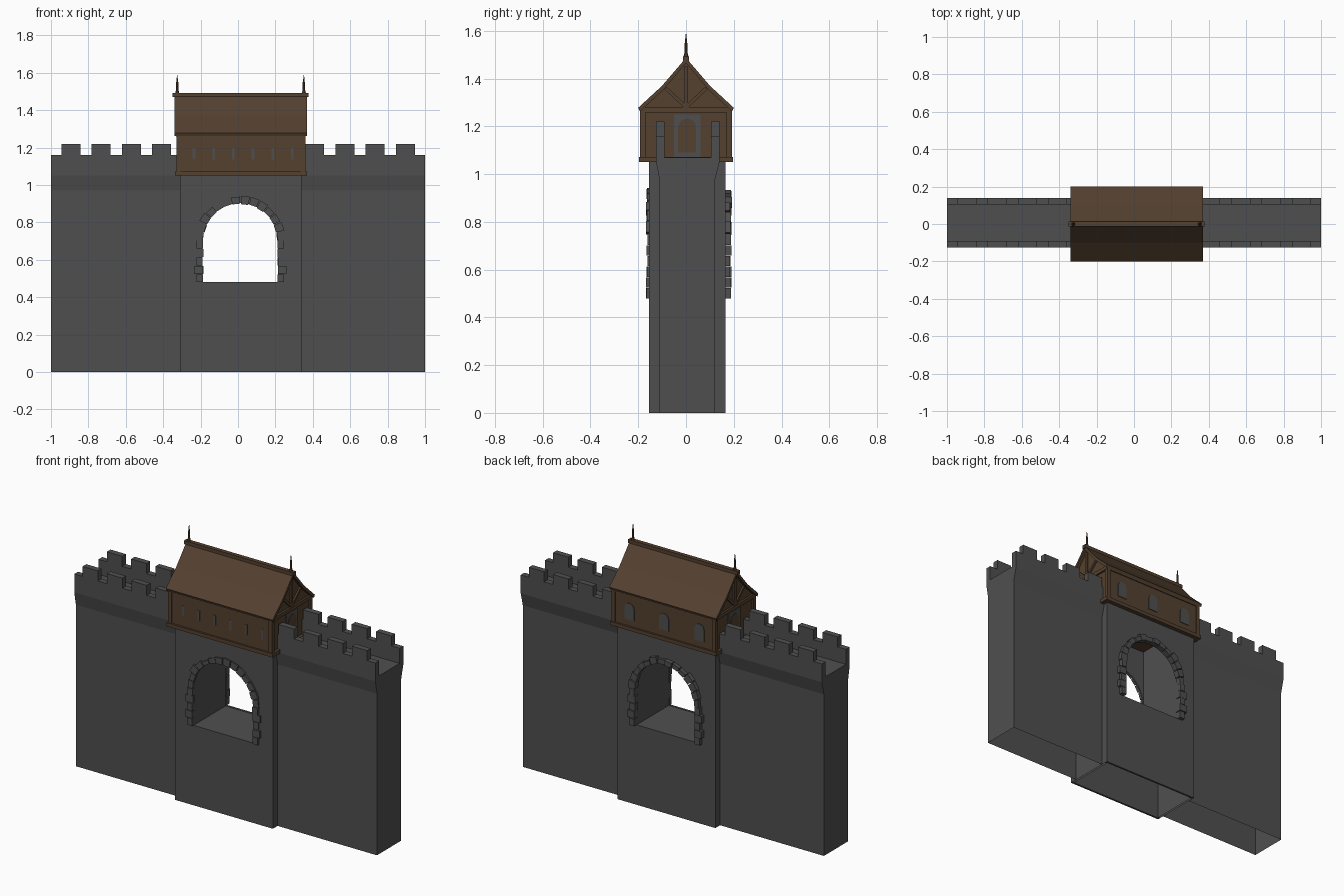
import bpy, bmesh, math, random
from mathutils import Matrix, Vector

if "Cube" in bpy.data.objects:
    bpy.data.objects.remove(bpy.data.objects["Cube"])

random.seed(4)

def material(name, rgb):
    m = bpy.data.materials.new(name)
    m.diffuse_color = (*rgb, 1)
    m.use_nodes = True
    m.node_tree.nodes["Principled BSDF"].inputs["Base Color"].default_value = m.diffuse_color
    return m

STONE = material("dark grey stone", (0.078, 0.078, 0.078))
WOOD = material("brown timber", (0.088, 0.052, 0.029))

def finish(bm, name, mat):
    bmesh.ops.recalc_face_normals(bm, faces=bm.faces)
    me = bpy.data.meshes.new(name)
    bm.to_mesh(me)
    bm.free()
    me.materials.append(mat)
    ob = bpy.data.objects.new(name, me)
    bpy.context.collection.objects.link(ob)
    return ob

def add_box(bm, x0, x1, y0, y1, z0, z1):
    c = Matrix.Translation(((x0+x1)/2, (y0+y1)/2, (z0+z1)/2))
    s = Matrix.Diagonal((x1-x0, y1-y0, z1-z0, 1))
    bmesh.ops.create_cube(bm, size=1, matrix=c @ s)

def add_beam(bm, x0, x1, a, b, w):
    """Bar in the y-z plane from point a to point b, spanning x0..x1."""
    dy, dz = b[0]-a[0], b[1]-a[1]
    m = (Matrix.Translation(((x0+x1)/2, (a[0]+b[0])/2, (a[1]+b[1])/2))
         @ Matrix.Rotation(math.atan2(dz, dy), 4, 'X')
         @ Matrix.Diagonal((x1-x0, math.hypot(dy, dz), w, 1)))
    bmesh.ops.create_cube(bm, size=1, matrix=m)

def extrude(bm, pts, vec):
    f = bm.faces.new([bm.verts.new(p) for p in pts])
    r = bmesh.ops.extrude_face_region(bm, geom=[f], use_keep_orig=True)
    bmesh.ops.translate(bm, vec=vec, verts=[v for v in r["geom"] if isinstance(v, bmesh.types.BMVert)])

def open_bottom(bm):
    low = [f for f in bm.faces if all(v.co.z < 0.001 for v in f.verts)]
    bmesh.ops.delete(bm, geom=low, context='FACES_ONLY')

# Curtain walls with flared parapets and merlons
half = [(-.11, 0), (-.11, .97), (-.125, 1.05), (-.125, 1.16), (-.09, 1.16), (-.09, 1.07),
        (.105, 1.07), (.105, 1.16), (.14, 1.16), (.14, 1.05), (.12, .97), (.12, 0)]
for name, x0, x1, first in (("left_wall", -1, -.31, -.945), ("right_wall", .34, 1, .358)):
    bm = bmesh.new()
    extrude(bm, [(x0, y, z) for y, z in half], (x1-x0, 0, 0))
    open_bottom(bm)
    for i in range(4):
        a = first + i*.162
        for y0, y1 in ((-.125, -.09), (.105, .14)):
            add_box(bm, a, a+.102, y0, y1, 1.16, 1.22)
    finish(bm, name, STONE)

# Gatehouse faces: flat sheets with an arched hole
GX0, GX1, GY0, GY1 = -.31, .34, -.155, .165
AX0, AX1, SILL, SPRING = -.19, .215, .48, .70
CX, R = (AX0+AX1)/2, (AX1-AX0)/2
arch = [(AX0, SILL), (AX1, SILL)] + [(CX+R*math.cos(math.pi*i/16), SPRING+R*math.sin(math.pi*i/16)) for i in range(17)]
outer = [(GX0, 0), (GX1, 0), (GX1, 1.06), (GX0, 1.06)]

def arched_sheet(name, y):
    cu = bpy.data.curves.new(name + "_outline", 'CURVE')
    cu.dimensions, cu.fill_mode, cu.extrude = '2D', 'BOTH', .006
    for loop in (outer, arch):
        sp = cu.splines.new('POLY')
        sp.points.add(len(loop)-1)
        for p, (x, z) in zip(sp.points, loop):
            p.co = (x, z, 0, 1)
        sp.use_cyclic_u = True
    tmp = bpy.data.objects.new("outline_helper", cu)
    bpy.context.collection.objects.link(tmp)
    bpy.context.view_layer.update()
    me = bpy.data.meshes.new_from_object(tmp.evaluated_get(bpy.context.evaluated_depsgraph_get()))
    bpy.data.objects.remove(tmp)
    me.transform(Matrix.Translation((0, y, 0)) @ Matrix.Rotation(math.pi/2, 4, 'X'))
    me.materials.clear()
    bm = bmesh.new()
    bm.from_mesh(me)
    bmesh.ops.remove_doubles(bm, verts=bm.verts, dist=1e-5)
    for f in bm.faces:
        f.smooth = False
        f.material_index = 0
    finish(bm, name, STONE)

arched_sheet("gatehouse_front", GY0+.006)
arched_sheet("gatehouse_back", GY1-.006)

# Gatehouse side walls, passage walls and passage floor
bm = bmesh.new()
add_box(bm, GX0, GX0+.012, GY0+.001, GY1-.001, 0, 1.06)
add_box(bm, GX1-.012, GX1, GY0+.001, GY1-.001, 0, 1.06)
open_bottom(bm)
finish(bm, "gatehouse_sides", STONE)
bm = bmesh.new()
add_box(bm, AX0-.012, AX0, GY0+.005, GY1-.005, SILL-.012, 1.06)
add_box(bm, AX1, AX1+.012, GY0+.005, GY1-.005, SILL-.012, 1.06)
add_box(bm, AX0, AX1, GY0+.005, GY1-.005, SILL-.014, SILL-.002)
finish(bm, "passage", STONE)

# Irregular stones framing the arch on both faces
def arch_stones(name, y0, y1, out):
    bm = bmesh.new()
    def ya():
        d = random.uniform(0, .008)
        return (y0+d, y1) if out < 0 else (y0, y1-d)
    for s, edge in ((-1, AX0), (1, AX1)):
        for i in range(5):
            z, h = SILL+i*.045, .042
            w = .045 if i % 2 else .032
            a, b = sorted((edge-s*random.uniform(.001, .005), edge+s*w))
            add_box(bm, a, b, *ya(), z, z+h)
    n = 14
    for i in range(n):
        t0, t1 = math.pi*(i+.05)/n, math.pi*(i+.95)/n
        r0, r1 = R-random.uniform(0, .006), R+random.uniform(.024, .042)
        a, b = ya()
        pts = [(CX+r*math.cos(t), a, SPRING+r*math.sin(t))
               for r, t in ((r0, t0), (r1, t0), (r1, t1), (r0, t1))]
        extrude(bm, pts, (0, b-a, 0))
    finish(bm, name, STONE)

arch_stones("front_arch_stones", -.168, -.145, -1)
arch_stones("back_arch_stones", .155, .192, 1)

# Timber house core with gables
HX0, HX1 = -.32, .35
bm = bmesh.new()
core = [(-.185, 1.055), (-.185, 1.27), (-.095, 1.36), (0, 1.475), (.095, 1.36), (.185, 1.27), (.185, 1.055)]
extrude(bm, [(HX0, y, z) for y, z in core], (HX1-HX0, 0, 0))
finish(bm, "house_walls", WOOD)

# Timber frame: sills, top plates, corner posts
bm = bmesh.new()
for z0, z1, o in ((1.05, 1.072, .006), (1.258, 1.28, 0)):
    for s in (-1, 1):
        a, b = sorted((s*.17, s*(.19+o)))
        add_box(bm, HX0-.012-o, HX1+.012+o, a, b, z0, z1)
    for x0, x1 in ((HX0-.012-o, HX0+.01), (HX1-.01, HX1+.012+o)):
        add_box(bm, x0, x1, -.19, .19, z0, z1)
for x in (HX0-.01, HX1-.012):
    for y in (-.192, .170):
        add_box(bm, x, x+.022, y, y+.022, 1.06, 1.27)
finish(bm, "house_frame", WOOD)

# Gable struts
bm = bmesh.new()
for x0, x1 in ((HX0-.01, HX0+.01), (HX1-.01, HX1+.01)):
    add_beam(bm, x0, x1, (0, 1.27), (0, 1.45), .018)
    for s in (-1, 1):
        add_beam(bm, x0, x1, (0, 1.28), (s*.085, 1.36), .014)
finish(bm, "gable_struts", WOOD)

# Kinked roof shell
bm = bmesh.new()
top = [(-.2, 1.278), (-.1, 1.37), (0, 1.487), (.1, 1.37), (.2, 1.278)]
under = [(.193, 1.262), (.094, 1.353), (0, 1.465), (-.094, 1.353), (-.193, 1.262)]
extrude(bm, [(-.34, y, z) for y, z in top+under], (.71, 0, 0))
finish(bm, "roof", WOOD)

# Ridge beam and finials
bm = bmesh.new()
add_box(bm, -.35, .376, -.013, .013, 1.47, 1.492)
for x in (-.325, .352):
    for r0, r1, z0, z1 in ((.011, .006, 1.49, 1.51), (.006, .006, 1.51, 1.55), (.005, .001, 1.55, 1.587)):
        bmesh.ops.create_cone(bm, cap_ends=True, segments=8, radius1=r0, radius2=r1, depth=z1-z0,
                              matrix=Matrix.Translation((x, 0, (z0+z1)/2)))
finish(bm, "ridge_and_finials", WOOD)

# Arched plate outline, u along the wall
def arch_outline(c, w, z0, z1):
    r = w/2
    return [(c-r, z0), (c+r, z0)] + [(c+r*math.cos(math.pi*i/8), z1-r+r*math.sin(math.pi*i/8)) for i in range(9)]

# Arrow slits in front, arched windows at the back
bm = bmesh.new()
for i in range(6):
    x = -.235+i*.105
    add_box(bm, x-.007, x+.007, -.188, -.18, 1.135, 1.197)
finish(bm, "arrow_slits", STONE)
bm = bmesh.new()
for x in (-.22, .015, .245):
    extrude(bm, [(u, .182, z) for u, z in arch_outline(x, .062, 1.11, 1.21)], (0, .007, 0))
finish(bm, "back_windows", STONE)

# End doors: stone surround with a timber leaf
frame, leaf = bmesh.new(), bmesh.new()
for x, s in ((HX1, 1), (HX0, -1)):
    a, b = sorted((x-.003*s, x+.006*s))
    add_box(frame, a, b, -.05, .06, 1.07, 1.25)
    extrude(leaf, [(x, y, z) for y, z in arch_outline(.005, .075, 1.09, 1.232)], (.009*s, 0, 0))
finish(frame, "door_surrounds", STONE)
finish(leaf, "doors", WOOD)
